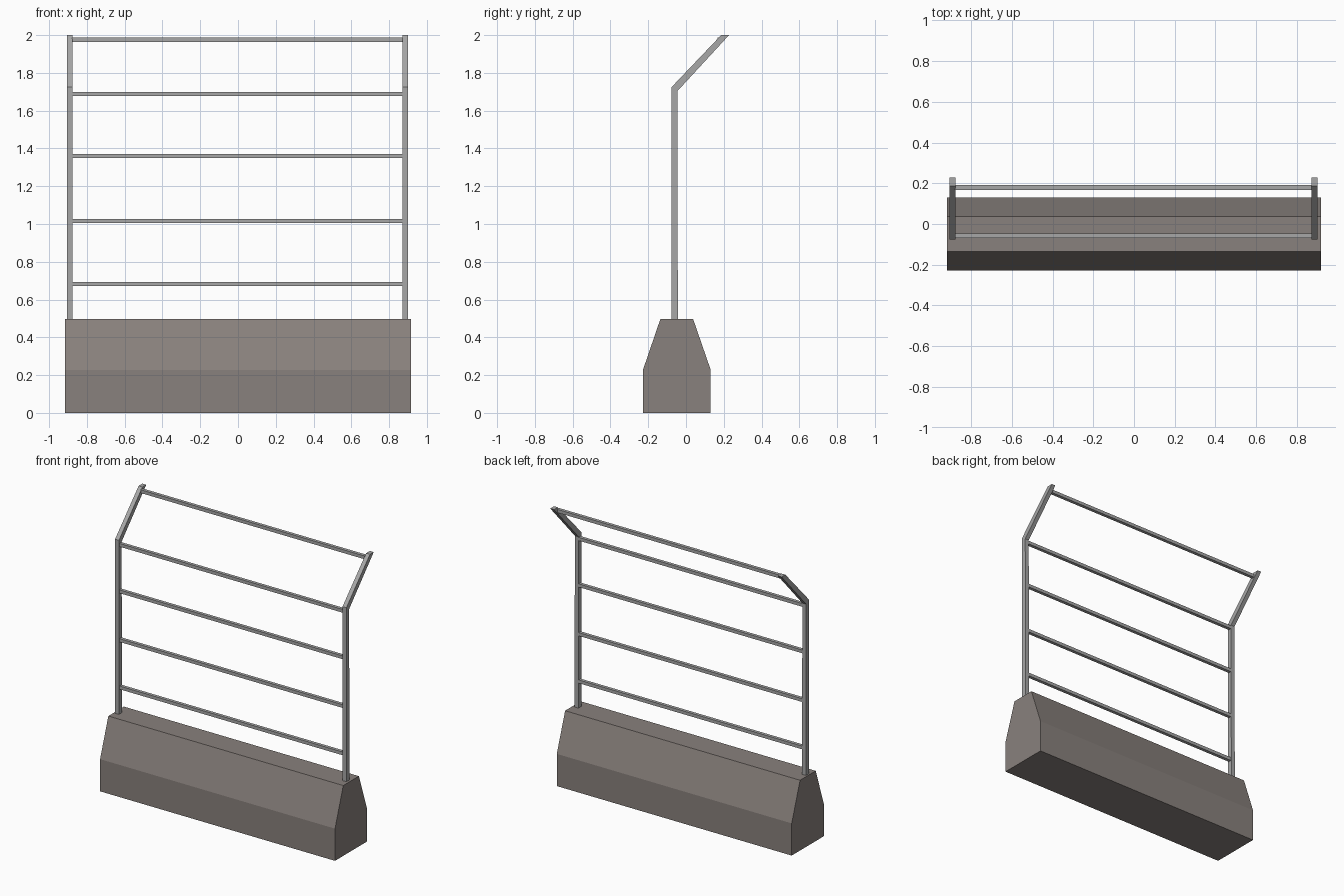
import bpy, bmesh

if "Cube" in bpy.data.objects:
    bpy.data.objects.remove(bpy.data.objects["Cube"])


def material(name, rgb):
    m = bpy.data.materials.new(name)
    m.diffuse_color = (*rgb, 1.0)
    m.use_nodes = True
    m.node_tree.nodes["Principled BSDF"].inputs["Base Color"].default_value = m.diffuse_color
    return m


concrete = material("warm grey concrete", (0.25, 0.22, 0.205))
steel = material("grey steel", (0.39, 0.39, 0.39))


def extrude_profile(name, profile, x0, x1, mat):
    """Extrude a (y, z) outline along x."""
    bm = bmesh.new()
    face = bm.faces.new([bm.verts.new((x0, y, z)) for y, z in profile])
    ext = bmesh.ops.extrude_face_region(bm, geom=[face])
    verts = [g for g in ext["geom"] if isinstance(g, bmesh.types.BMVert)]
    bmesh.ops.translate(bm, verts=verts, vec=(x1 - x0, 0, 0))
    bmesh.ops.recalc_face_normals(bm, faces=bm.faces)
    mesh = bpy.data.meshes.new(name)
    bm.to_mesh(mesh)
    bm.free()
    mesh.materials.append(mat)
    obj = bpy.data.objects.new(name, mesh)
    bpy.context.collection.objects.link(obj)
    return obj


# Concrete barrier block
extrude_profile("barrier_base",
                [(-0.228, 0), (0.131, 0), (0.131, 0.227), (0.038, 0.496),
                 (-0.136, 0.496), (-0.228, 0.227)],
                -0.917, 0.917, concrete)

# Bent posts, cut level at the top
post = [(-0.077, 0.48), (-0.043, 0.48), (-0.046, 1.703),
        (0.228, 2.0), (0.186, 2.0), (-0.077, 1.724)]
for side, cx in (("left", -0.891), ("right", 0.885)):
    extrude_profile(f"{side}_post", post, cx - 0.015, cx + 0.015, steel)

# Horizontal rails, the last one between the bent tops
rails = [(-0.058, 0.682), (-0.058, 1.016), (-0.058, 1.36),
         (-0.058, 1.688), (0.179, 1.976)]
h = 0.0115
for i, (y, z) in enumerate(rails):
    extrude_profile(f"rail_{i + 1}",
                    [(y - h, z - h), (y + h, z - h), (y + h, z + h), (y - h, z + h)],
                    -0.878, 0.872, steel)
